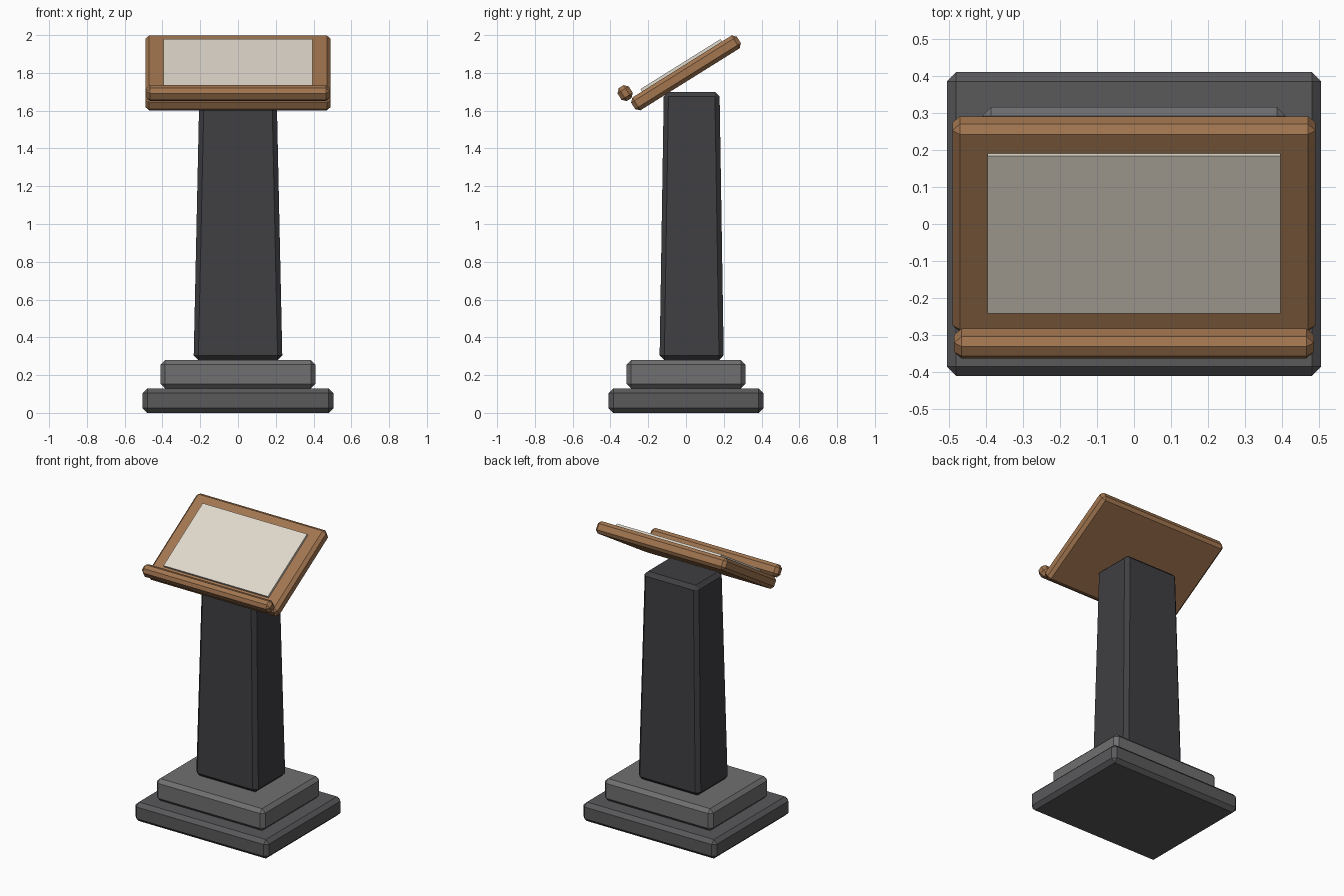
import bpy, bmesh, math
from mathutils import Matrix

if "Cube" in bpy.data.objects:
    bpy.data.objects.remove(bpy.data.objects["Cube"])

TILT = math.radians(32)


def material(name, rgb):
    m = bpy.data.materials.new(name)
    m.diffuse_color = (*rgb, 1)
    m.use_nodes = True
    m.node_tree.nodes["Principled BSDF"].inputs["Base Color"].default_value = m.diffuse_color
    return m


def block(name, size, centre, chamfer, mat, taper=(1, 1), frame=Matrix()):
    """Chamfered box, optionally narrowed at the top, placed in a frame."""
    bm = bmesh.new()
    bmesh.ops.create_cube(bm, size=1)
    for v in bm.verts:
        top = v.co.z > 0
        v.co.x *= size[0] * (taper[0] if top else 1)
        v.co.y *= size[1] * (taper[1] if top else 1)
        v.co.z *= size[2]
    if chamfer:
        bmesh.ops.bevel(bm, geom=bm.edges[:], offset=chamfer, segments=1,
                        affect='EDGES', profile=0.5)
    bmesh.ops.recalc_face_normals(bm, faces=bm.faces[:])
    mesh = bpy.data.meshes.new(name)
    bm.to_mesh(mesh)
    bm.free()
    mesh.materials.append(mat)
    ob = bpy.data.objects.new(name, mesh)
    ob.matrix_world = frame @ Matrix.Translation(centre)
    bpy.context.collection.objects.link(ob)
    return ob


stone_dark = material("dark_stone", (0.10, 0.10, 0.105))
stone = material("stone", (0.16, 0.16, 0.165))
metal = material("dark_metal", (0.05, 0.05, 0.055))
wood = material("wood", (0.36, 0.18, 0.08))
cream = material("cream_paper", (0.74, 0.69, 0.60))

# Stepped foot
block("base_slab", (1.01, 0.82, 0.13), (0, 0, 0.065), 0.025, stone_dark)
block("base_step", (0.82, 0.63, 0.15), (0, 0, 0.205), 0.024, stone)

# Tapered column, set slightly back
block("column", (0.47, 0.34, 1.42), (0, 0.03, 0.99), 0.025, metal,
      taper=(0.87, 0.868))

# Sloped reading desk: all parts share one tilted frame
desk = Matrix.Translation((0, 0, 1.80)) @ Matrix.Rotation(TILT, 4, 'X')
block("desk_board", (0.98, 0.66, 0.08), (0, 0, 0), 0.02, wood, frame=desk)
block("page_ledge", (0.97, 0.07, 0.08), (0, -0.33, 0.08), 0.02, wood, frame=desk)
block("page_panel", (0.79, 0.50, 0.018), (0, 0, 0.046), 0, cream, frame=desk)
